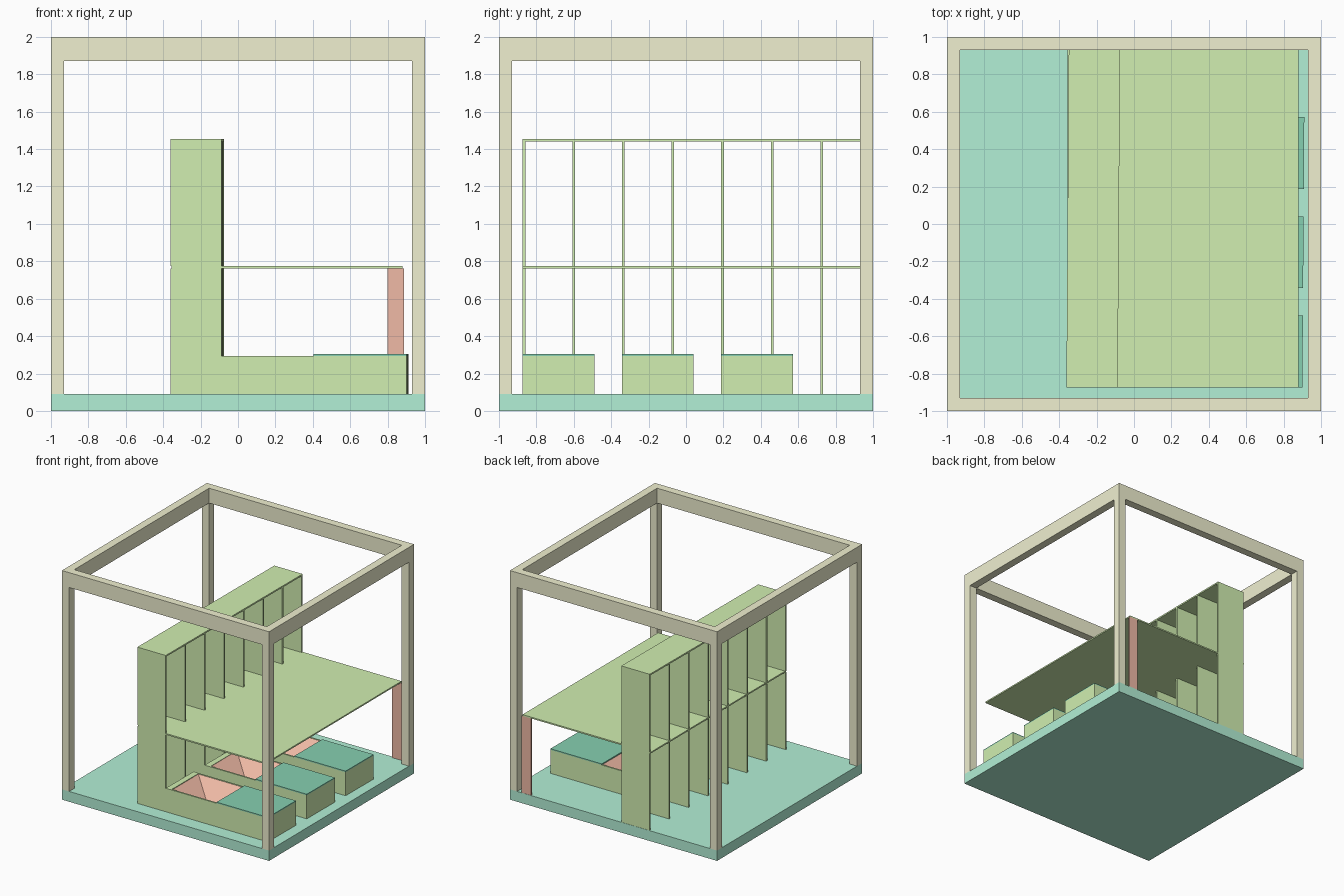
import bpy

if "Cube" in bpy.data.objects:
    bpy.data.objects.remove(bpy.data.objects["Cube"])

SKEW = 0.007  # the furniture leans very slightly in x along y


def material(name, rgb):
    m = bpy.data.materials.new(name)
    m.diffuse_color = (*rgb, 1)
    m.use_nodes = True
    m.node_tree.nodes["Principled BSDF"].inputs["Base Color"].default_value = m.diffuse_color
    return m


CREAM = material("cream", (0.87, 0.87, 0.63))
MINT = material("mint", (0.45, 0.87, 0.67))
GREEN = material("green", (0.64, 0.86, 0.44))
TEAL = material("teal", (0.24, 0.63, 0.44))
RED = material("red", (0.87, 0.49, 0.38))


def mesh(name, verts, faces, mat):
    me = bpy.data.meshes.new(name)
    me.from_pydata(verts, [], faces)
    me.materials.append(mat)
    ob = bpy.data.objects.new(name, me)
    bpy.context.collection.objects.link(ob)
    return ob


def box(name, x, y, z, mat, skew=0.0):
    v = [(a + skew * b, b, c) for a in x for b in y for c in z]
    f = [(0, 1, 3, 2), (4, 6, 7, 5), (0, 4, 5, 1),
         (2, 3, 7, 6), (0, 2, 6, 4), (1, 5, 7, 3)]
    return mesh(name, v, f, mat)


# Floor slab
FLOOR = 0.09
box("floor", (-1, 1), (-1, 1), (0, FLOOR), MINT)

# Room frame: four posts and four top beams
W, BEAM = 0.07, 1.87
for sx in (-1, 1):
    ex = sorted((sx, sx * (1 - W)))
    for sy in (-1, 1):
        ey = sorted((sy, sy * (1 - W)))
        box("frame_post", ex, ey, (FLOOR, BEAM), CREAM)
    box("side_beam", ex, (-1, 1), (BEAM, 2), CREAM)
    box("cross_beam", (-1 + W, 1 - W), ex, (BEAM, 2), CREAM)

# Shelf: eight uprights with a top board
T = 0.014
Y0, Y1 = -0.873, 0.998
SX = (-0.355, -0.081)
STEP = (Y1 - Y0 - T) / 7
for i in range(8):
    y = Y0 + i * STEP
    for z in ((FLOOR, 0.762), (0.774, 1.441)):
        box("shelf_upright", SX, (y, y + T), z, GREEN, SKEW)
box("shelf_top", SX, (Y0, Y1), (1.441, 1.454), GREEN, SKEW)

# Loft deck doubles as the middle shelf
box("loft_deck", (-0.355, 0.88), (Y0, Y1), (0.762, 0.774), GREEN)
box("loft_leg", (0.798, 0.888), (Y1 - T, Y1), (FLOOR, 0.762), RED)

# Three bench boxes, each with a lid and a sunken hopper
H = 0.295
for k in range(3):
    a = Y0 + 2 * k * STEP
    b = a + 0.383
    x0, x1 = -0.081, 0.906
    for y in (a, b - T):
        box("bench_side", (x0, x1), (y, y + T), (FLOOR, H), GREEN, SKEW)
    for x in (x0, x1 - T):
        box("bench_end", (x, x + T), (a + T, b - T), (FLOOR, H), GREEN, SKEW)
    box("bench_rim", (x0, -0.03), (a + T, b - T), (H - 0.012, H), GREEN, SKEW)
    box("bench_lid", (0.41, x1), (a, b), (H, H + 0.01), TEAL, SKEW)
    p, q = a + T, b - T
    rim = [(-0.03, p, H - 0.002), (0.42, p, H - 0.002),
           (0.42, q, H - 0.002), (-0.03, q, H - 0.002)]
    mesh("bench_hopper", rim + [(0.195, (p + q) / 2, 0.12)],
         [(0, 1, 4), (1, 2, 4), (2, 3, 4), (3, 0, 4)], RED)
